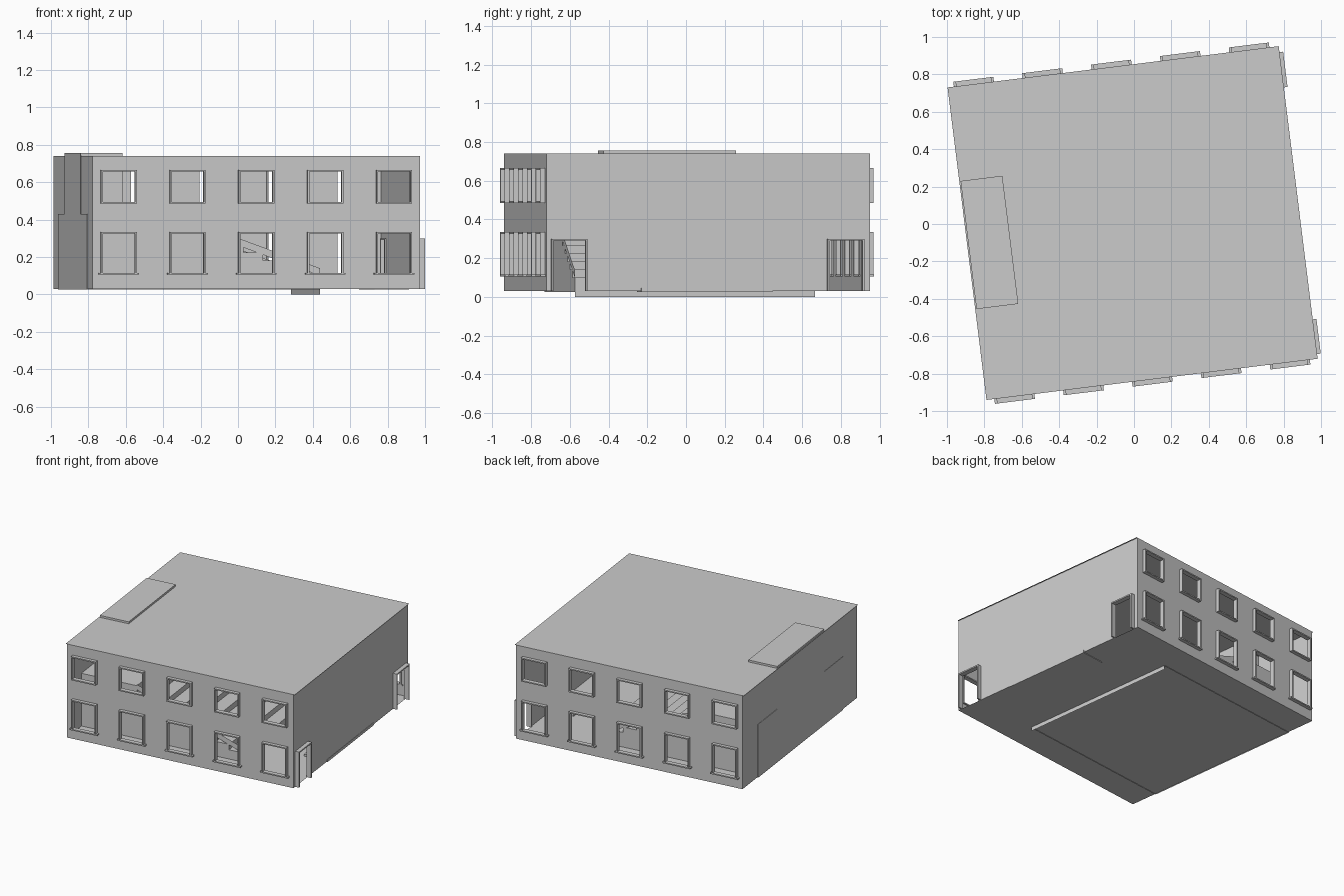
import bpy, bmesh, math
from mathutils import Matrix, Vector

if "Cube" in bpy.data.objects:
    bpy.data.objects.remove(bpy.data.objects["Cube"])

# The whole hall is turned slightly about z; parts are laid out in its own axes
PLACE = Matrix.Translation((-0.0075, 0.005, 0)) @ Matrix.Rotation(math.radians(7.1), 4, 'Z')
U, V = 0.882, 0.842            # half width, half depth of the walls
Z0, Z1 = 0.03, 0.74            # floor and roof levels
COLS = [i * 0.371 for i in range(-2, 3)]
ROWS = [(0.49, 0.665), (0.11, 0.335)]
HW = 0.096                     # half width of a window


def finish(name, bm):
    bmesh.ops.remove_doubles(bm, verts=bm.verts, dist=1e-5)
    bm.transform(PLACE)
    me = bpy.data.meshes.new(name)
    bm.to_mesh(me)
    bm.free()
    ob = bpy.data.objects.new(name, me)
    bpy.context.collection.objects.link(ob)
    return ob


def box(bm, lo, hi):
    c = (Vector(lo) + Vector(hi)) / 2
    s = Vector(hi) - Vector(lo)
    bmesh.ops.create_cube(bm, size=1, matrix=Matrix.Translation(c) @ Matrix.Diagonal((*s, 1)))


def wall(name, at, half, holes):
    """Sheet with rectangular openings; at(a, z) gives a point on the wall."""
    bm = bmesh.new()
    xs = sorted({-half, half} | {h[0] for h in holes} | {h[1] for h in holes})
    zs = sorted({Z0, Z1} | {h[2] for h in holes} | {h[3] for h in holes})
    for a, b in zip(xs, xs[1:]):
        for c, d in zip(zs, zs[1:]):
            m, n = (a + b) / 2, (c + d) / 2
            if any(h[0] < m < h[1] and h[2] < n < h[3] for h in holes):
                continue
            bm.faces.new([bm.verts.new(at(*p)) for p in ((a, c), (b, c), (b, d), (a, d))])
    finish(name, bm)


# Front and back walls with two rows of windows, surrounds and sills
for name, s, shift in (("front", -1, 0), ("back", 1, -0.008)):
    holes = [(c + shift - HW, c + shift + HW, a, b) for c in COLS for a, b in ROWS]
    wall(name + "_wall", lambda a, z: (-s * a, s * V, z), U,
         [(-s * h[1], -s * h[0], h[2], h[3]) if s > 0 else h for h in holes])
    bm = bmesh.new()
    ya, yb = sorted((s * (V - 0.008), s * (V + 0.026)))
    t = 0.009
    for l, r, a, b in holes:
        box(bm, (l, ya, a), (l + t, yb, b))
        box(bm, (r - t, ya, a), (r, yb, b))
        box(bm, (l, ya, b - t), (r, yb, b))
        e = 0.012 if a < 0.3 else 0
        box(bm, (l - e, ya, a - t / 2), (r + e, yb, a + t / 2))
    finish(name + "_window_frames", bm)

# Side walls: two doorways on the right, plain on the left
doors = [(-0.817, -0.63, Z0, 0.30), (0.62, 0.81, Z0, 0.30)]
wall("right_wall", lambda a, z: (U, a, z), V, doors)
wall("left_wall", lambda a, z: (-U, -a, z), V, [])

# Door surrounds
bm = bmesh.new()
for l, r, a, b in doors:
    t = 0.01
    box(bm, (U - 0.008, l, a), (U + 0.03, l + t, b))
    box(bm, (U - 0.008, r - t, a), (U + 0.03, r, b))
    box(bm, (U - 0.008, l, b - t), (U + 0.03, r, b))
finish("door_frames", bm)

# Roof sheet slightly overhanging the side walls, and floor sheet
for name, hu, z in (("roof", 0.892, Z1), ("floor", U, Z0)):
    bm = bmesh.new()
    bmesh.ops.create_grid(bm, x_segments=1, y_segments=1, size=1,
                          matrix=Matrix.Translation((0, 0, z)) @ Matrix.Diagonal((hu, V, 1, 1)))
    if z == Z0:
        bmesh.ops.reverse_faces(bm, faces=bm.faces[:])
    finish(name, bm)

# Tiered seating: stepped shell rising toward the left wall
VA, VB = -0.63, 0.62
LEFT = -U - 0.003
steps = 8
run, rise = 0.82 / steps, 0.33 / steps
prof = [(0.37, 0.0), (0.37, 0.10)]
for i in range(1, steps + 1):
    x, z = 0.37 - run * i, prof[-1][1]
    prof += [(x, z), (x, z + rise)]
prof += [(LEFT, prof[-1][1]), (LEFT, Z0 - 0.004)]
bm = bmesh.new()
for (x0, za), (x1, zb) in zip(prof, prof[1:]):
    bm.faces.new([bm.verts.new(p) for p in ((x0, VA, za), (x0, VB, za), (x1, VB, zb), (x1, VA, zb))])
side = [(0.37, Z0 - 0.004)] + prof[1:]
for v in (VA, VB):
    pts = side if v == VA else side[::-1]
    bm.faces.new([bm.verts.new((x, v, z)) for x, z in pts])
finish("seating_tiers", bm)

# Sloping side rails of the seating
bm = bmesh.new()
for v in (VA, VB):
    q = [(0.37, 0.10), (0.37, 0.14), (-0.45, 0.44), (-0.45, 0.40)]
    bm.faces.new([bm.verts.new((x, v, z)) for x, z in q])
finish("seating_side_rails", bm)

# Control booth above the seating, just breaking through roof and left wall
bm = bmesh.new()
box(bm, (LEFT, -0.353, 0.34), (-0.66, 0.337, 0.755))
finish("control_booth", bm)

# Low stage by the right wall
bm = bmesh.new()
box(bm, (0.70, -0.348, 0.025), (U + 0.003, 0.336, 0.045))
finish("stage", bm)
